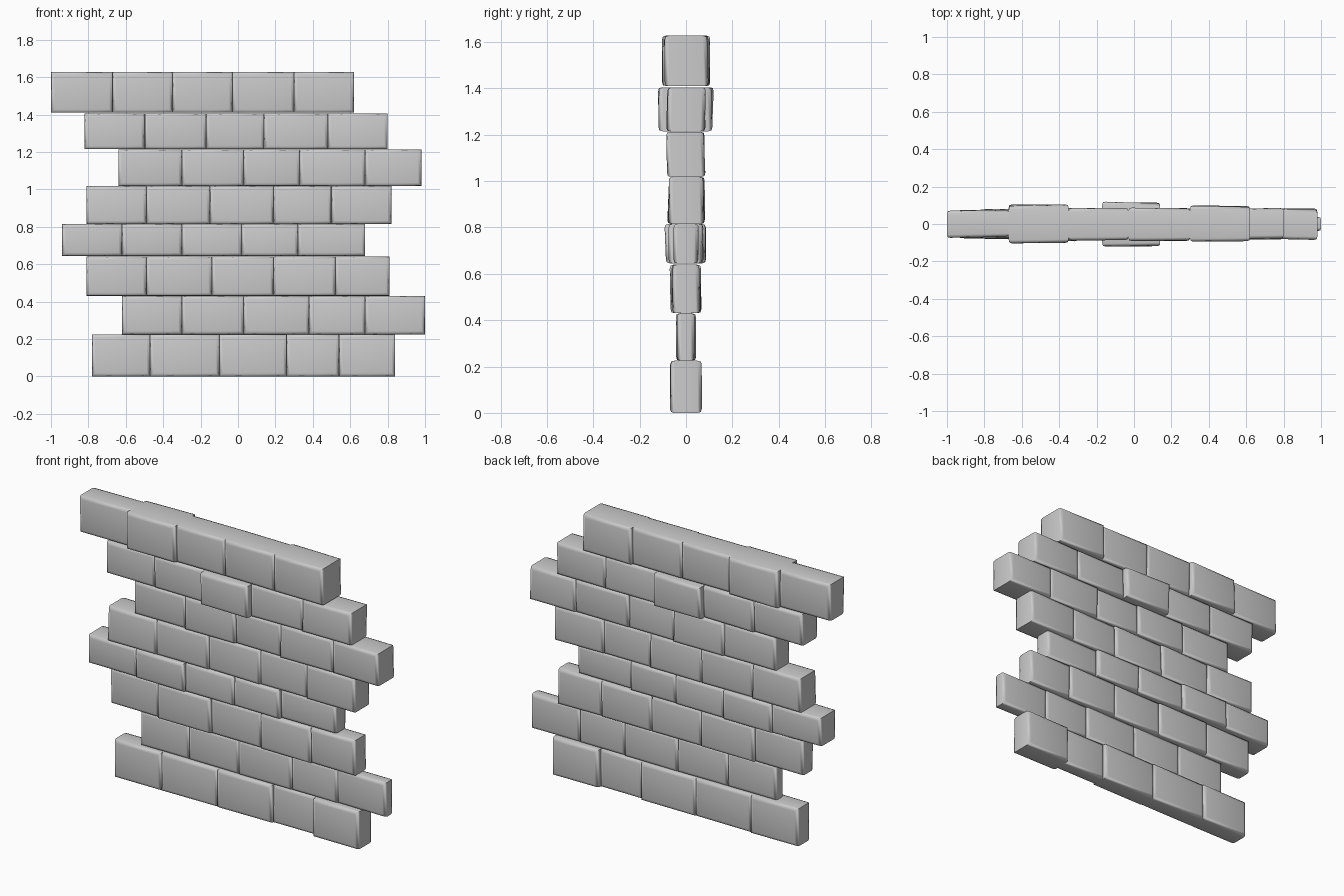
import bpy, bmesh, random
from mathutils import Vector

random.seed(4)

# Courses: bottom z, top z, joints along x, half depth of each brick
COURSES = [
    (0.000, 0.225, (-0.78, -0.47, -0.10, 0.26, 0.54, 0.84), (0.065, 0.06, 0.06, 0.045, 0.068)),
    (0.225, 0.430, (-0.62, -0.30, 0.03, 0.38, 0.68, 1.00), (0.04, 0.042, 0.045, 0.04, 0.038)),
    (0.430, 0.640, (-0.81, -0.49, -0.14, 0.19, 0.52, 0.81), (0.055, 0.07, 0.06, 0.068, 0.06)),
    (0.645, 0.815, (-0.94, -0.62, -0.30, 0.02, 0.32, 0.68), (0.08, 0.093, 0.075, 0.075, 0.055)),
    (0.815, 1.018, (-0.81, -0.49, -0.15, 0.19, 0.50, 0.82), (0.08, 0.075, 0.072, 0.065, 0.077)),
    (1.018, 1.213, (-0.64, -0.30, 0.03, 0.33, 0.68, 0.98), (0.075, 0.083, 0.072, 0.08, 0.085)),
    (1.215, 1.405, (-0.82, -0.50, -0.17, 0.14, 0.48, 0.80), (0.08, 0.085, 0.12, 0.085, 0.085)),
    (1.410, 1.628, (-1.00, -0.67, -0.35, -0.03, 0.30, 0.62), (0.076, 0.104, 0.087, 0.09, 0.097)),
]


def brick(name, x0, x1, z0, z1, half):
    """Slightly uneven worn stone with chamfered long edges."""
    bm = bmesh.new()
    bmesh.ops.create_cube(bm, size=1)
    for v in bm.verts:
        depth = half * random.uniform(0.9, 1.02)
        v.co = Vector((x1 if v.co.x > 0 else x0,
                       depth if v.co.y > 0 else -depth,
                       z1 if v.co.z > 0 else z0))
    # wide chamfer on front and back borders, softened corners
    border = [e for e in bm.edges if e.verts[0].co.y * e.verts[1].co.y > 0]
    bmesh.ops.bevel(bm, geom=border, offset=0.018, segments=2,
                    profile=0.6, affect='EDGES')
    bmesh.ops.recalc_face_normals(bm, faces=bm.faces)
    mesh = bpy.data.meshes.new(name)
    bm.to_mesh(mesh)
    bm.free()
    obj = bpy.data.objects.new(name, mesh)
    bpy.context.collection.objects.link(obj)
    return obj


# Stack the staggered courses
bricks = []
for r, (z0, z1, joints, halves) in enumerate(COURSES):
    for i, half in enumerate(halves):
        bricks.append(brick(f"brick_course{r + 1}_{i + 1}",
                            joints[i], joints[i + 1], z0, z1, half))

# Soft worn shading
bpy.ops.object.select_all(action='DESELECT')
for b in bricks:
    b.select_set(True)
bpy.context.view_layer.objects.active = bricks[0]
bpy.ops.object.shade_smooth_by_angle(angle=1.05)
